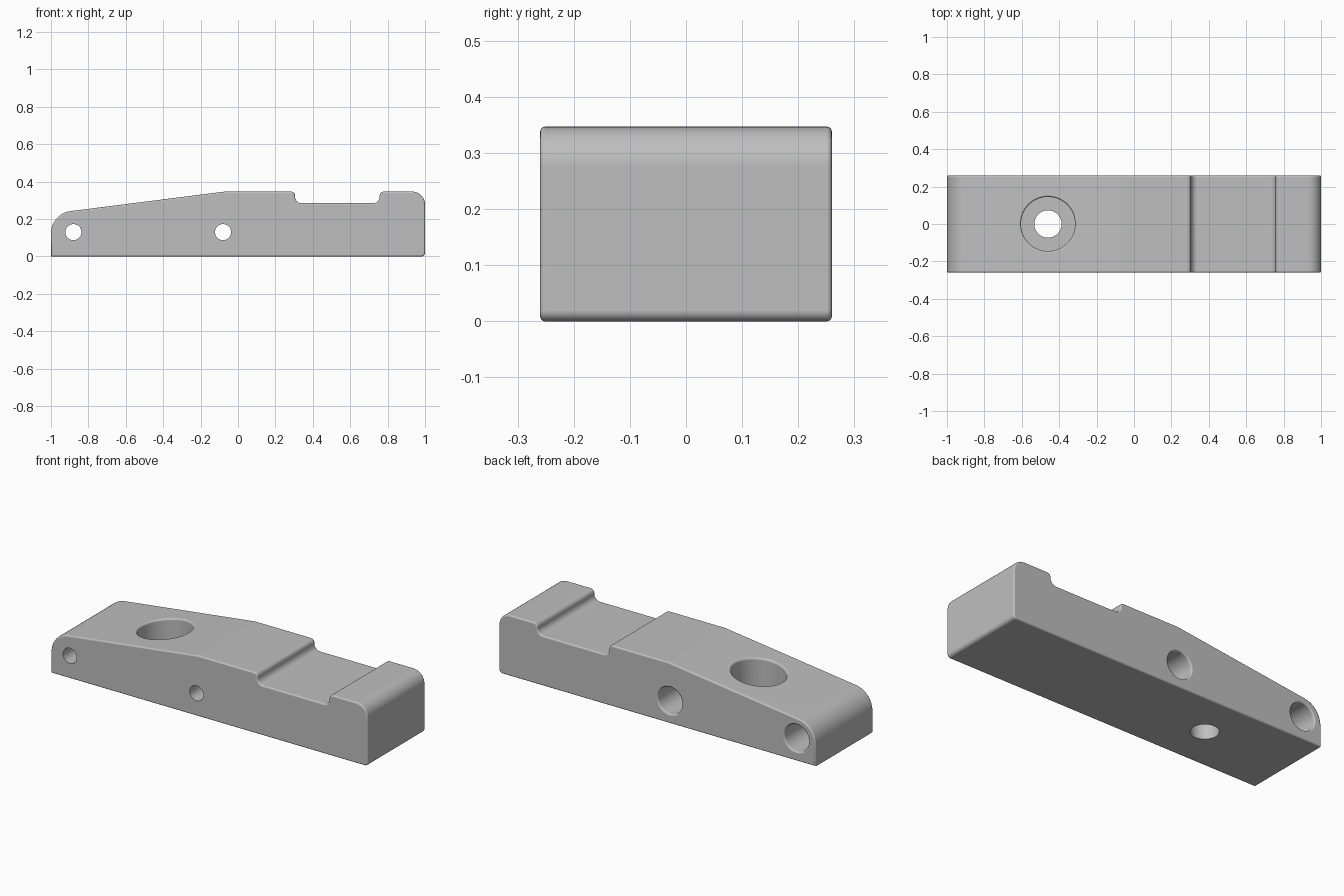
import bpy, bmesh, math
from mathutils import Vector, Matrix

if "Cube" in bpy.data.objects:
    bpy.data.objects.remove(bpy.data.objects["Cube"], do_unlink=True)

HALF_DEPTH = 0.26
EDGE = 0.009
SLOPE = 0.1265

grey = bpy.data.materials.new("machined grey")
grey.use_nodes = True
colour = (0.52, 0.52, 0.52, 1)
grey.diffuse_color = colour
grey.node_tree.nodes["Principled BSDF"].inputs["Base Color"].default_value = colour


def rounded(corners, steps=10):
    """Outline through (x, z, radius) corners, each replaced by an arc."""
    out = []
    for i, (x, z, r) in enumerate(corners):
        p = Vector((x, z))
        if r == 0:
            out.append(p)
            continue
        a = (Vector(corners[i - 1][:2]) - p).normalized()
        b = (Vector(corners[(i + 1) % len(corners)][:2]) - p).normalized()
        half = a.angle(b) / 2
        centre = p + (a + b).normalized() * (r / math.sin(half))
        start = p + a * (r / math.tan(half)) - centre
        end = p + b * (r / math.tan(half)) - centre
        sweep = start.angle_signed(end)
        for k in range(steps + 1):
            out.append(centre + Matrix.Rotation(-sweep * k / steps, 2) @ start)
    return out


def make_object(name, bm):
    bmesh.ops.recalc_face_normals(bm, faces=bm.faces)
    mesh = bpy.data.meshes.new(name)
    bm.to_mesh(mesh)
    bm.free()
    mesh.materials.append(grey)
    obj = bpy.data.objects.new(name, mesh)
    bpy.context.collection.objects.link(obj)
    return obj


# Clamp body: side profile extruded across, with rounded side rims
profile = rounded([
    (-1, 0, 0), (-1, 0.229, 0.12), (-0.07, 0.347, 0.1),
    (0.305, 0.347, 0.022), (0.305, 0.285, 0.034),
    (0.757, 0.285, 0.034), (0.757, 0.347, 0.024),
    (1, 0.347, 0.07), (1, 0, 0.02)])
bm = bmesh.new()
cap = bm.faces.new([bm.verts.new((p.x, -HALF_DEPTH, p.y)) for p in profile])
sweep = bmesh.ops.extrude_face_region(bm, geom=[cap], use_keep_orig=True)
bmesh.ops.translate(bm, vec=(0, 2 * HALF_DEPTH, 0),
                    verts=[g for g in sweep["geom"] if isinstance(g, bmesh.types.BMVert)])
bmesh.ops.recalc_face_normals(bm, faces=bm.faces)
rims = [e for e in bm.edges if abs(e.verts[0].co.y - e.verts[1].co.y) < 0.001]
bmesh.ops.bevel(bm, geom=rims, offset=EDGE, segments=4, profile=0.5, affect='EDGES')
body = make_object("clamp_body", bm)


def stepped_cutter(name, hole, bore, depth, flare, slope, matrix, sides=64):
    """Lathed cutter along local z with its rounded mouth at the origin."""
    rings = [(hole, -1), (hole, -depth), (bore, -depth)]
    for k in range(7):
        t = math.radians(15 * k)
        rings.append((bore + flare - flare * math.cos(t), flare * (math.sin(t) - 1)))
    rings.append((bore + flare, 0.1))
    bm = bmesh.new()
    loops = []
    for r, h in rings:
        loop = []
        for i in range(sides):
            a = math.tau * i / sides
            x = r * math.cos(a)
            tilt = slope * x if h > -depth else 0
            loop.append(bm.verts.new((x, r * math.sin(a), h + tilt)))
        loops.append(loop)
    for low, high in zip(loops, loops[1:]):
        for i in range(sides):
            j = (i + 1) % sides
            bm.faces.new((low[i], low[j], high[j], high[i]))
    bm.faces.new(loops[0])
    bm.faces.new(loops[-1])
    bm.transform(matrix)
    obj = make_object(name, bm)
    obj.hide_render = True
    return obj


# Vertical counterbored hole and two cross holes counterbored from the back
to_back = Matrix.Rotation(-math.pi / 2, 4, 'X')
cutters = [stepped_cutter("vertical_hole_cutter", 0.073, 0.145, 0.19, 0.012, SLOPE,
                          Matrix.Translation((-0.46, 0, 0.298)))]
for x in (-0.88, -0.08):
    cutters.append(stepped_cutter("cross_hole_cutter", 0.043, 0.077, 0.3, 0.009, 0,
                                  Matrix.Translation((x, HALF_DEPTH, 0.13)) @ to_back))

bpy.ops.object.select_all(action='DESELECT')
bpy.context.view_layer.objects.active = body
body.select_set(True)
for cutter in cutters:
    cut = body.modifiers.new("hole", 'BOOLEAN')
    cut.operation = 'DIFFERENCE'
    cut.solver = 'EXACT'
    cut.object = cutter
    bpy.ops.object.modifier_apply(modifier=cut.name)
    bpy.data.objects.remove(cutter, do_unlink=True)

# Smooth fillets with clean flat faces
bpy.ops.object.shade_smooth_by_angle(angle=math.radians(32))
normals = body.modifiers.new("clean_normals", 'WEIGHTED_NORMAL')
normals.keep_sharp = True
